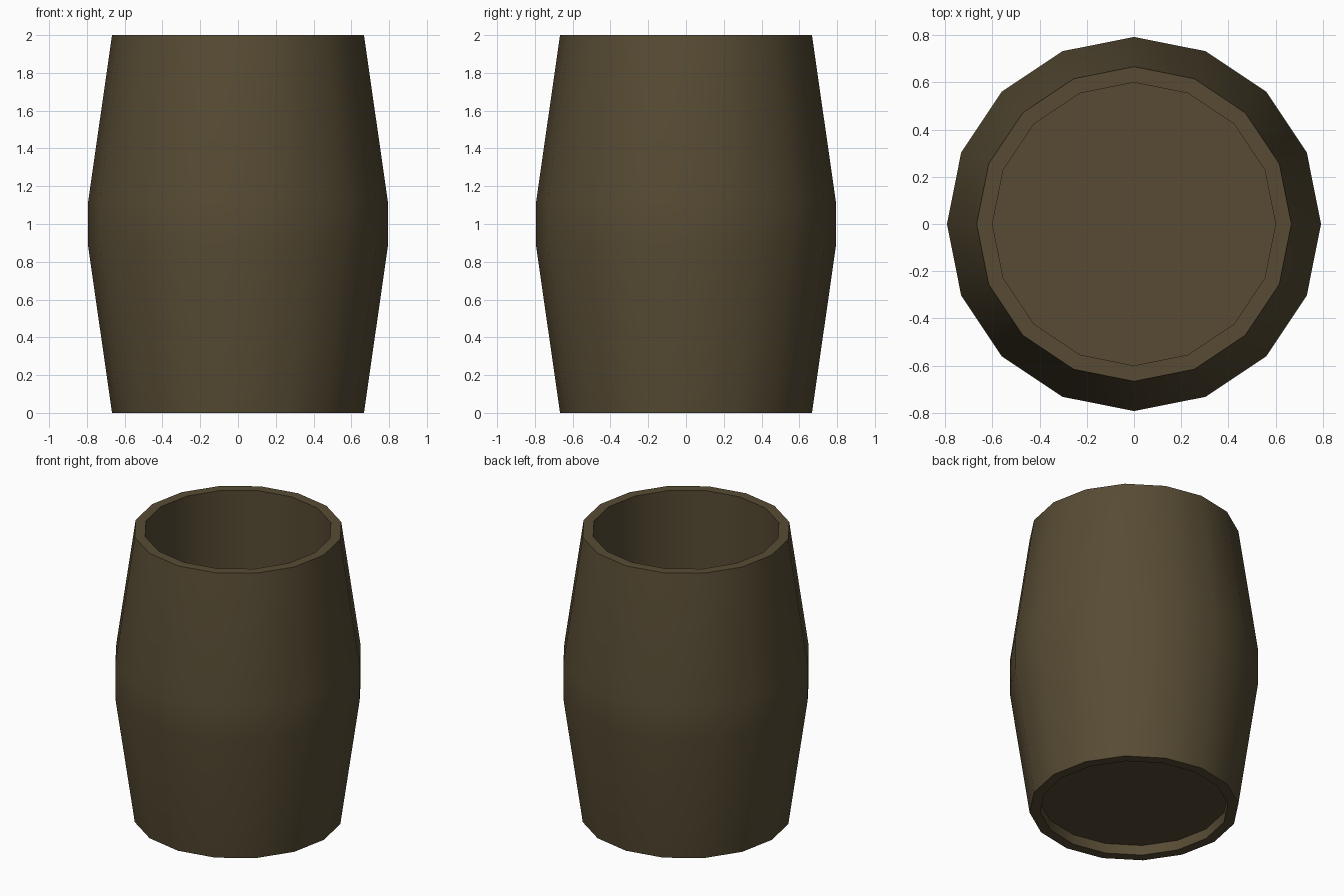
import bpy, bmesh, math

if "Cube" in bpy.data.objects:
    bpy.data.objects.remove(bpy.data.objects["Cube"])

SIDES = 16

# single dark wood colour
wood = bpy.data.materials.new("dark_wood")
wood.diffuse_color = (0.095, 0.071, 0.034, 1.0)
wood.use_nodes = True
wood.node_tree.nodes["Principled BSDF"].inputs["Base Color"].default_value = wood.diffuse_color

# barrel profile (radius, height): underside recess, bulging wall, rim, inner wall down to floor
profile = [(0.60, 0.07), (0.60, 0.0), (0.667, 0.0), (0.793, 0.88), (0.793, 1.12),
           (0.667, 2.0), (0.60, 2.0), (0.60, 0.13)]

bm = bmesh.new()
rings = []
for r, z in profile:
    rings.append([bm.verts.new((r * math.cos(2 * math.pi * i / SIDES),
                                r * math.sin(2 * math.pi * i / SIDES), z))
                  for i in range(SIDES)])
for a, b in zip(rings, rings[1:]):
    for i in range(SIDES):
        j = (i + 1) % SIDES
        bm.faces.new((a[i], a[j], b[j], b[i]))

# underside panel and inner floor
bm.faces.new(rings[0][::-1])
bm.faces.new(rings[-1])
bmesh.ops.recalc_face_normals(bm, faces=bm.faces[:])

mesh = bpy.data.meshes.new("barrel")
bm.to_mesh(mesh)
bm.free()
mesh.materials.append(wood)
barrel = bpy.data.objects.new("barrel", mesh)
bpy.context.collection.objects.link(barrel)

# smooth staves, sharp rims
bpy.context.view_layer.objects.active = barrel
barrel.select_set(True)
bpy.ops.object.shade_smooth_by_angle(angle=math.radians(40))
